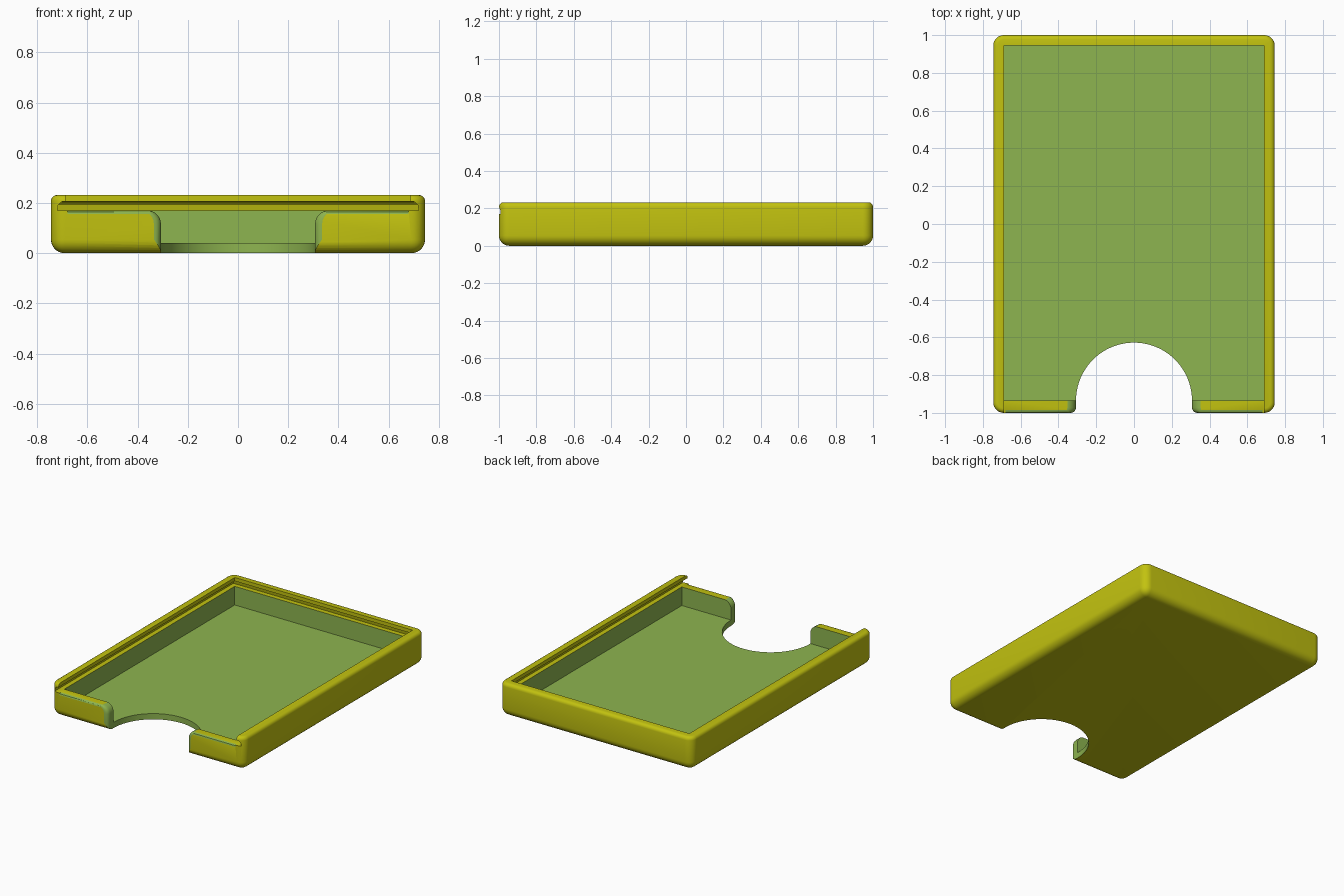
import bpy, bmesh, math

if "Cube" in bpy.data.objects:
    bpy.data.objects.remove(bpy.data.objects["Cube"])


def material(name, rgb):
    m = bpy.data.materials.new(name)
    m.diffuse_color = (*rgb, 1)
    m.use_nodes = True
    m.node_tree.nodes["Principled BSDF"].inputs["Base Color"].default_value = m.diffuse_color
    return m


MATS = [material("yellow", (0.54, 0.54, 0.005)), material("green", (0.27, 0.46, 0.08))]


def make_object(name, bm, mat_index):
    bmesh.ops.recalc_face_normals(bm, faces=bm.faces)
    for f in bm.faces:
        f.material_index = mat_index
    mesh = bpy.data.meshes.new(name)
    bm.to_mesh(mesh)
    bm.free()
    for m in MATS:
        mesh.materials.append(m)
    ob = bpy.data.objects.new(name, mesh)
    bpy.context.collection.objects.link(ob)
    return ob


def loft(name, rings, mat_index):
    """Closed solid through rings of equal point count."""
    bm = bmesh.new()
    loops = [[bm.verts.new(p) for p in r] for r in rings]
    n = len(loops[0])
    for a, b in zip(loops, loops[1:]):
        for i in range(n):
            j = (i + 1) % n
            bm.faces.new((a[i], a[j], b[j], b[i]))
    bm.faces.new(loops[0])
    bm.faces.new(loops[-1])
    return make_object(name, bm, mat_index)


def rect(z, hw, y0, y1):
    return [(-hw, y0, z), (hw, y0, z), (hw, y1, z), (-hw, y1, z)]


# Tray body: rounded walls and underside, finer rounding on the rim
W, L, H = 0.745, 1.0, 0.232
bm = bmesh.new()
bmesh.ops.create_cube(bm, size=1)
for v in bm.verts:
    v.co = (v.co.x * 2 * W, v.co.y * 2 * L, (v.co.z + 0.5) * H)
lower = [e for e in bm.edges if min(v.co.z for v in e.verts) < 0.01]
bmesh.ops.bevel(bm, geom=lower, offset=0.055, segments=7, profile=0.5, affect='EDGES')
rim = [e for e in bm.edges if all(v.co.z > H - 0.001 for v in e.verts)]
bmesh.ops.bevel(bm, geom=rim, offset=0.024, segments=4, profile=0.5, affect='EDGES')
tray = make_object("tray", bm, 0)

# Main compartment
cavity = loft("cavity_cutter", [rect(0.04, 0.687, -0.935, 0.945),
                                rect(0.18, 0.687, -0.935, 0.945)], 1)

# Lid channel: undercut groove on three sides, open at the front
groove = loft("lid_groove_cutter",
              [rect(z, 0.687 + d, -1.1, 0.945 + d) for z, d in
               ((0.17, 0.033), (0.192, 0.029), (0.205, 0.016), (0.207, 0), (0.3, 0))], 0)


# Thumb notch: U-shaped plan, flared at the top and at the outer face
def notch_ring(z, w, r=0.028):
    right = [(w + r, -1.1), (w + r, -1.0)]
    for k in range(1, 6):
        a = math.pi / 2 * k / 5
        right.append((w + r - r * math.sin(a), -1.0 + r - r * math.cos(a)))
    arc = [(w * math.cos(math.pi * k / 40), -0.935 + w * math.sin(math.pi * k / 40))
           for k in range(41)]
    left = [(-x, y) for x, y in reversed(right)]
    return [(x, y, z) for x, y in right + arc + left]


R, F = 0.307, 0.055
rings = [notch_ring(-0.1, R)]
for k in range(8):
    a = math.pi / 2 * k / 7
    rings.append(notch_ring(0.171 - F + F * math.sin(a), R + F - F * math.cos(a)))
rings.append(notch_ring(0.3, R + F))
notch = loft("thumb_notch_cutter", rings, 1)

# Rounded lip along the top of the front wall
lip = [(-1.1, 0.156), (-1.0, 0.156), (-0.997, 0.164), (-0.986, 0.17),
       (-0.986, 0.185), (-1.1, 0.185)]
front_lip = loft("front_lip_cutter", [[(x, y, z) for y, z in lip] for x in (-0.68, 0.68)], 1)

# Cut everything out of the tray
bpy.context.view_layer.objects.active = tray
tray.select_set(True)
for cutter in (cavity, groove, notch, front_lip):
    cutter.hide_render = True
    mod = tray.modifiers.new(cutter.name, 'BOOLEAN')
    mod.operation = 'DIFFERENCE'
    mod.solver = 'EXACT'
    mod.object = cutter
    bpy.ops.object.modifier_apply(modifier=mod.name)
    bpy.data.objects.remove(cutter)

bpy.ops.object.shade_smooth_by_angle(angle=math.radians(30))
